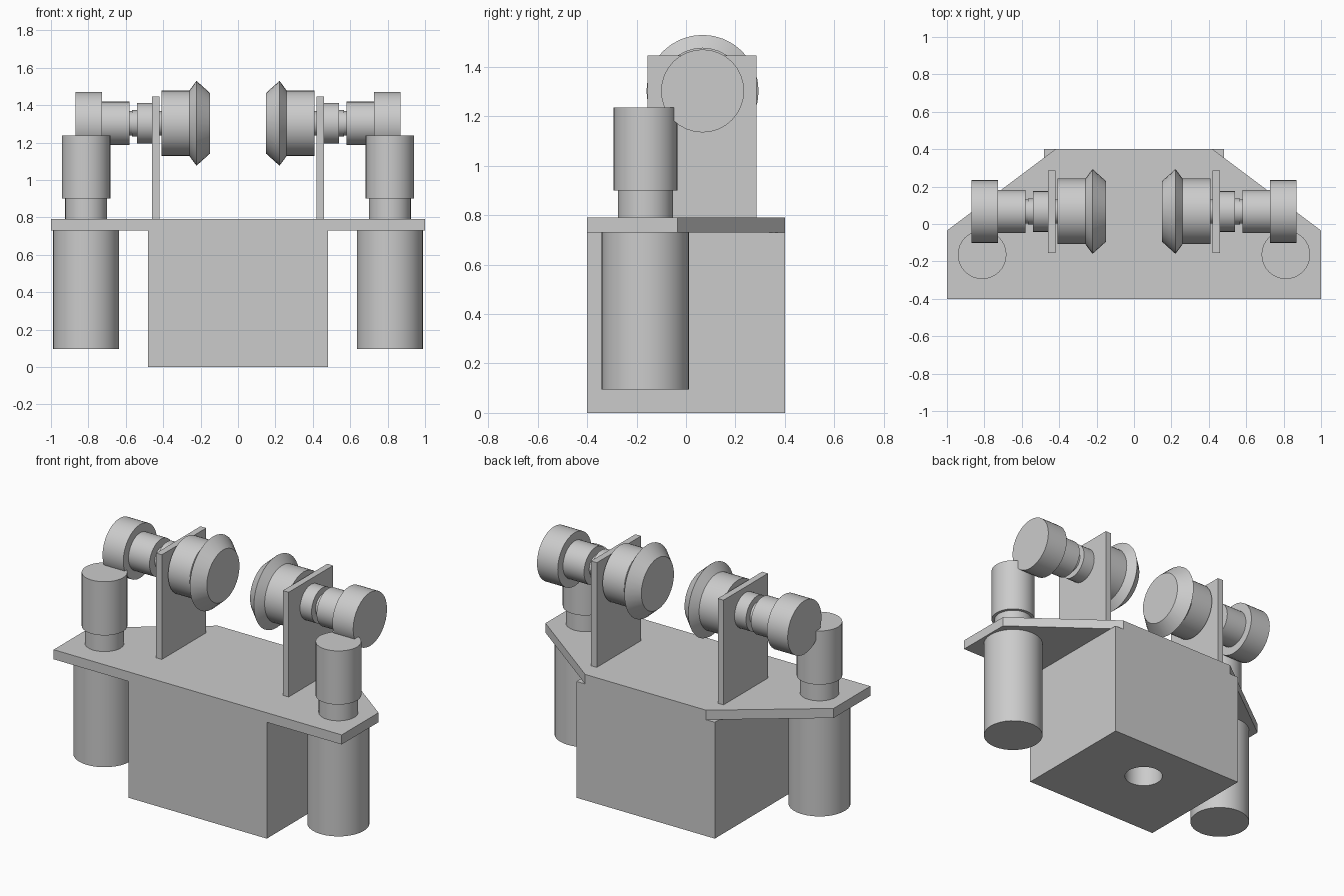
import bpy
import bmesh
from math import radians, pi
from mathutils import Matrix

if "Cube" in bpy.data.objects:
    bpy.data.objects.remove(bpy.data.objects["Cube"], do_unlink=True)

GREY = (0.6, 0.6, 0.6, 1)
metal = bpy.data.materials.new("plain grey")
metal.use_nodes = True
metal.diffuse_color = GREY
metal.node_tree.nodes["Principled BSDF"].inputs["Base Color"].default_value = GREY


def finish(name, bm, smooth=False):
    bmesh.ops.recalc_face_normals(bm, faces=bm.faces)
    mesh = bpy.data.meshes.new(name)
    bm.to_mesh(mesh)
    bm.free()
    mesh.materials.append(metal)
    obj = bpy.data.objects.new(name, mesh)
    bpy.context.collection.objects.link(obj)
    if smooth:
        bpy.ops.object.select_all(action="DESELECT")
        obj.select_set(True)
        bpy.context.view_layer.objects.active = obj
        bpy.ops.object.shade_smooth_by_angle(angle=radians(30))
    return obj


def box(name, low, high):
    bm = bmesh.new()
    bmesh.ops.create_cube(bm, size=1)
    for v in bm.verts:
        v.co = [h if c > 0 else l for c, l, h in zip(v.co, low, high)]
    return finish(name, bm)


def turned(name, profile, matrix, sides=32):
    """Closed solid turned from (height, radius) pairs."""
    bm = bmesh.new()
    rings = []
    for height, radius in profile:
        ring = bmesh.ops.create_circle(bm, segments=sides, radius=radius)["verts"]
        bmesh.ops.translate(bm, verts=ring, vec=(0, 0, height))
        rings.append(ring)
    for a, b in zip(rings, rings[1:]):
        for i in range(sides):
            j = (i + 1) % sides
            bm.faces.new((a[i], a[j], b[j], b[i]))
    bm.faces.new(rings[0])
    bm.faces.new(rings[-1])
    bm.transform(matrix)
    return finish(name, bm, smooth=True)


# Pedestal with a round hole in its underside
body = box("pedestal", (-0.48, -0.4, 0), (0.48, 0.4, 0.73))
cutter = turned("hole_cutter", [(-0.1, 0.113), (0.6, 0.113)],
                Matrix.Translation((0, 0.09, 0)))
cut = body.modifiers.new("hole", "BOOLEAN")
cut.operation = "DIFFERENCE"
cut.solver = "EXACT"
cut.object = cutter
bpy.ops.object.select_all(action="DESELECT")
body.select_set(True)
bpy.context.view_layer.objects.active = body
bpy.ops.object.modifier_apply(modifier="hole")
bpy.data.objects.remove(cutter, do_unlink=True)
bpy.ops.object.shade_smooth_by_angle(angle=radians(30))

# Table plate with chamfered back corners
bm = bmesh.new()
half = [(1, -0.4), (1, -0.035), (0.42, 0.4)]
outline = half + [(-x, y) for x, y in reversed(half)]
face = bm.faces.new([bm.verts.new((x, y, 0.73)) for x, y in outline])
top = bmesh.ops.extrude_face_region(bm, geom=[face])["geom"]
bmesh.ops.translate(bm, vec=(0, 0, 0.06),
                    verts=[g for g in top if isinstance(g, bmesh.types.BMVert)])
finish("table_plate", bm)

# Matching left and right stations
for side, label in ((1, "left"), (-1, "right")):
    column = Matrix.Translation((side * 0.812, -0.164, 0))
    turned(label + "_lower_cylinder", [(0.095, 0.177), (0.73, 0.177)], column)
    turned(label + "_upper_cylinder",
           [(0.79, 0.112), (0.9, 0.112), (0.9, 0.13), (1.237, 0.13)], column)

    inner, outer = sorted((side * 0.42, side * 0.46))
    box(label + "_bracket", (inner, -0.155, 0.79), (outer, 0.285, 1.447))

    # Spindle axis points outward from the centre
    spindle = Matrix.Translation((0, 0.067, 1.303)) @ Matrix.Rotation(side * pi / 2, 4, "Y")
    turned(label + "_wheel", [(0.15, 0.162), (0.222, 0.227), (0.26, 0.175),
                              (0.41, 0.175)], spindle)
    turned(label + "_shaft", [(0.4, 0.065), (0.6, 0.065)], spindle)
    turned(label + "_collar", [(0.46, 0.109), (0.54, 0.109), (0.54, 0.07),
                               (0.567, 0.07)], spindle)
    turned(label + "_motor", [(0.58, 0.116), (0.726, 0.116), (0.726, 0.168),
                              (0.87, 0.168)], spindle)
